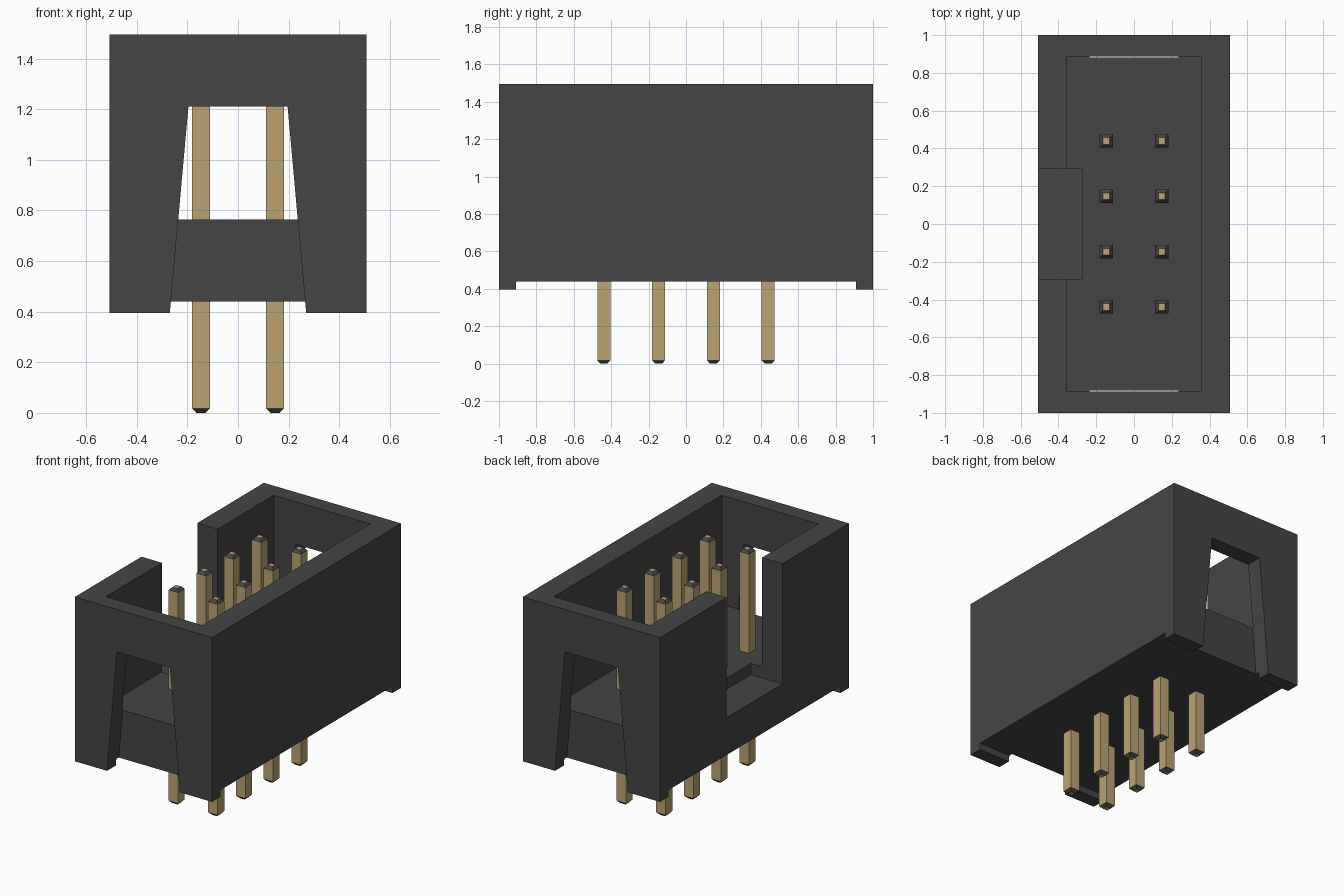
import bpy
import bmesh

old = bpy.data.objects.get("Cube")
if old:
    bpy.data.objects.remove(old, do_unlink=True)


def make_material(name, color):
    mat = bpy.data.materials.new(name)
    mat.use_nodes = True
    mat.diffuse_color = color
    mat.node_tree.nodes["Principled BSDF"].inputs["Base Color"].default_value = color
    return mat


plastic = make_material("dark grey plastic", (0.06, 0.06, 0.06, 1))
metal = make_material("tan metal", (0.50, 0.37, 0.17, 1))


def make_object(name, bm, mats):
    bmesh.ops.recalc_face_normals(bm, faces=bm.faces)
    mesh = bpy.data.meshes.new(name)
    bm.to_mesh(mesh)
    bm.free()
    for mat in mats:
        mesh.materials.append(mat)
    obj = bpy.data.objects.new(name, mesh)
    bpy.context.collection.objects.link(obj)
    return obj


def box(name, x, y, z, top_scale=1.0):
    """Box between (low, high) limits; top_scale narrows the top in x."""
    bm = bmesh.new()
    bmesh.ops.create_cube(bm, size=1)
    for v in bm.verts:
        top = v.co.z > 0
        v.co = [lim[c > 0] for lim, c in zip((x, y, z), v.co)]
        if top:
            v.co.x *= top_scale
    return make_object(name, bm, [plastic])


# Housing block and the shapes cut out of it
housing = box("housing", (-0.508, 0.508), (-1, 1), (0.395, 1.495))
cutters = [
    box("cavity_cutter", (-0.357, 0.357), (-0.888, 0.888), (0.765, 1.6)),
    box("key_notch_cutter", (-0.6, -0.275), (-0.295, 0.295), (0.69, 1.6)),
    box("underside_cutter", (-0.6, 0.6), (-0.908, 0.908), (0.3, 0.44)),
]
# Tapered slots in both end walls
for name, y in (("front", (-1.1, -0.882)), ("back", (0.882, 1.1))):
    cutters.append(box(name + "_slot_cutter", (-0.278, 0.278), y, (0.3, 1.21),
                       0.196 / 0.278))

for cutter in cutters:
    mod = housing.modifiers.new(cutter.name, "BOOLEAN")
    mod.operation = "DIFFERENCE"
    mod.solver = "EXACT"
    mod.object = cutter

# Bake the cuts and drop the cutters
bpy.context.view_layer.update()
graph = bpy.context.evaluated_depsgraph_get()
cut_mesh = bpy.data.meshes.new_from_object(housing.evaluated_get(graph))
housing.modifiers.clear()
housing.data = cut_mesh
for cutter in cutters:
    bpy.data.objects.remove(cutter, do_unlink=True)


def make_pin(name, px, py, height=1.447, half=0.035, tip=0.018):
    """Square pin with chamfered ends; the chamfers are dark."""
    bm = bmesh.new()
    sections = ((0, tip), (tip, half), (height - tip, half), (height, tip))
    rings = [[bm.verts.new((px + sx * r, py + sy * r, z))
              for sx, sy in ((-1, -1), (1, -1), (1, 1), (-1, 1))]
             for z, r in sections]
    for level, (low, high) in enumerate(zip(rings, rings[1:])):
        for i in range(4):
            j = (i + 1) % 4
            face = bm.faces.new((low[i], low[j], high[j], high[i]))
            face.material_index = 0 if level == 1 else 1
    bm.faces.new(rings[0])
    bm.faces.new(rings[-1])
    return make_object(name, bm, [metal, plastic])


# Two columns of four contact pins
pitch = 0.293
for row in range(4):
    for side, x in (("right", -pitch / 2), ("left", pitch / 2)):
        make_pin(f"{side}_pin_{row + 1}", x, (row - 1.5) * pitch)
